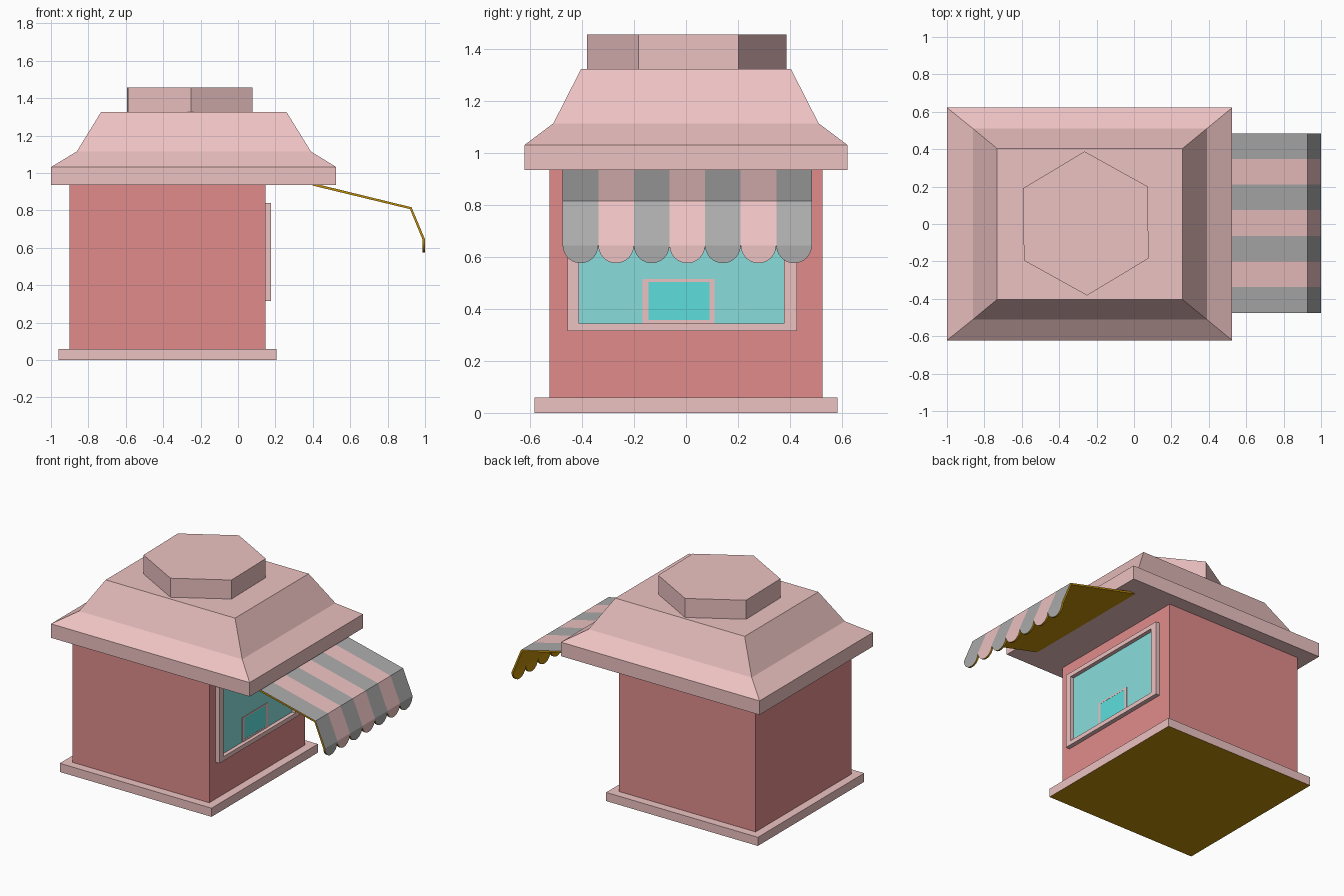
import bpy, bmesh, math

if "Cube" in bpy.data.objects:
    bpy.data.objects.remove(bpy.data.objects["Cube"])


def material(name, rgb):
    m = bpy.data.materials.new(name)
    m.diffuse_color = (*rgb, 1)
    m.use_nodes = True
    m.node_tree.nodes["Principled BSDF"].inputs["Base Color"].default_value = m.diffuse_color
    return m


PINK = material("pink", (0.85, 0.54, 0.54))
RED = material("red", (0.75, 0.26, 0.26))
GREY = material("grey", (0.41, 0.41, 0.41))
GOLD = material("gold", (0.52, 0.27, 0.003))
GLASS = material("glass", (0.25, 0.73, 0.71))
CYAN = material("cyan", (0.11, 0.73, 0.71))


def finish(name, bm, mats):
    me = bpy.data.meshes.new(name)
    bm.to_mesh(me)
    bm.free()
    ob = bpy.data.objects.new(name, me)
    bpy.context.collection.objects.link(ob)
    for m in mats:
        me.materials.append(m)
    return ob


def rect(x0, x1, y0, y1):
    return [(x0, y0), (x1, y0), (x1, y1), (x0, y1)]


def loft(name, levels, mat, bottom=None):
    """Closed solid through stacked outlines: levels = [(z, outline), ...]."""
    bm = bmesh.new()
    rings = [[bm.verts.new((x, y, z)) for x, y in pts] for z, pts in levels]
    for a, b in zip(rings, rings[1:]):
        for i in range(len(a)):
            j = (i + 1) % len(a)
            bm.faces.new((a[i], a[j], b[j], b[i]))
    bm.faces.new(rings[-1])
    base = bm.faces.new(rings[0][::-1])
    if bottom:
        base.material_index = 1
    return finish(name, bm, [mat] + ([bottom] if bottom else []))


def box(name, x0, x1, y0, y1, z0, z1, mat, bottom=None):
    return loft(name, [(z, rect(x0, x1, y0, y1)) for z in (z0, z1)], mat, bottom)


def window_frame(name, x0, x1, outer, inner, mat):
    """Rectangular ring facing +x; outer / inner = (y0, y1, z0, z1)."""
    bm = bmesh.new()
    loops = [[bm.verts.new((x, y, z)) for y, z in rect(*r)]
             for x, r in ((x0, outer), (x1, outer), (x1, inner), (x0, inner))]
    for k in range(4):
        a, b = loops[k], loops[(k + 1) % 4]
        for i in range(4):
            j = (i + 1) % 4
            bm.faces.new((a[i], a[j], b[j], b[i]))
    bmesh.ops.recalc_face_normals(bm, faces=bm.faces)
    return finish(name, bm, [mat])


# Base and walls
box("base_slab", -0.96, 0.205, -0.583, 0.583, 0, 0.06, PINK, GOLD)
box("walls", -0.902, 0.147, -0.525, 0.525, 0.06, 0.936, RED)

# Flared roof with hexagonal cap
loft("roof", [
    (0.935, rect(-1, 0.525, -0.622, 0.622)),
    (1.032, rect(-1, 0.525, -0.622, 0.622)),
    (1.115, rect(-0.862, 0.39, -0.511, 0.511)),
    (1.325, rect(-0.733, 0.26, -0.404, 0.404)),
], PINK)
angles = [math.radians(31 + 60 * i) for i in range(6)]
hexagon = [(-0.258 + 0.385 * math.cos(a), 0.003 + 0.385 * math.sin(a)) for a in angles]
loft("roof_cap", [(1.325, hexagon), (1.457, hexagon)], PINK)

# Serving window on the right side
window_frame("window_frame", 0.145, 0.177, (-0.457, 0.427, 0.315, 0.84),
             (-0.412, 0.378, 0.345, 0.81), PINK)
box("window_glass", 0.145, 0.150, -0.414, 0.380, 0.343, 0.812, GLASS)
window_frame("hatch_frame", 0.148, 0.153, (-0.168, 0.110, 0.345, 0.515),
             (-0.145, 0.090, 0.358, 0.505), PINK)
box("hatch_glass", 0.148, 0.152, -0.145, 0.090, 0.358, 0.505, CYAN)

# Striped awning with scalloped edge
STRIPES, Y0, Y1 = 7, -0.475, 0.485
profile = [(0.40, 0.946), (0.928, 0.817), (1.0, 0.645)]
width = (Y1 - Y0) / STRIPES
bm = bmesh.new()
for s in range(STRIPES):
    ya = Y0 + s * width
    yb = ya + width
    for (xa, za), (xb, zb) in zip(profile, profile[1:]):
        f = bm.faces.new([bm.verts.new(p) for p in
                          ((xa, ya, za), (xb, ya, zb), (xb, yb, zb), (xa, yb, za))])
        f.material_index = s % 2
    arc = [math.pi + math.pi * i / 12 for i in range(13)]
    f = bm.faces.new([bm.verts.new((1.0, (ya + yb) / 2 + width / 2 * math.cos(a),
                                    0.645 + width / 2 * math.sin(a))) for a in arc])
    f.material_index = s % 2
bmesh.ops.remove_doubles(bm, verts=bm.verts, dist=1e-4)
awning = finish("awning", bm, [GREY, PINK, GOLD, GOLD])
mod = awning.modifiers.new("thickness", 'SOLIDIFY')
mod.thickness = 0.013
mod.offset = -1
mod.material_offset = 2
mod.material_offset_rim = 2
